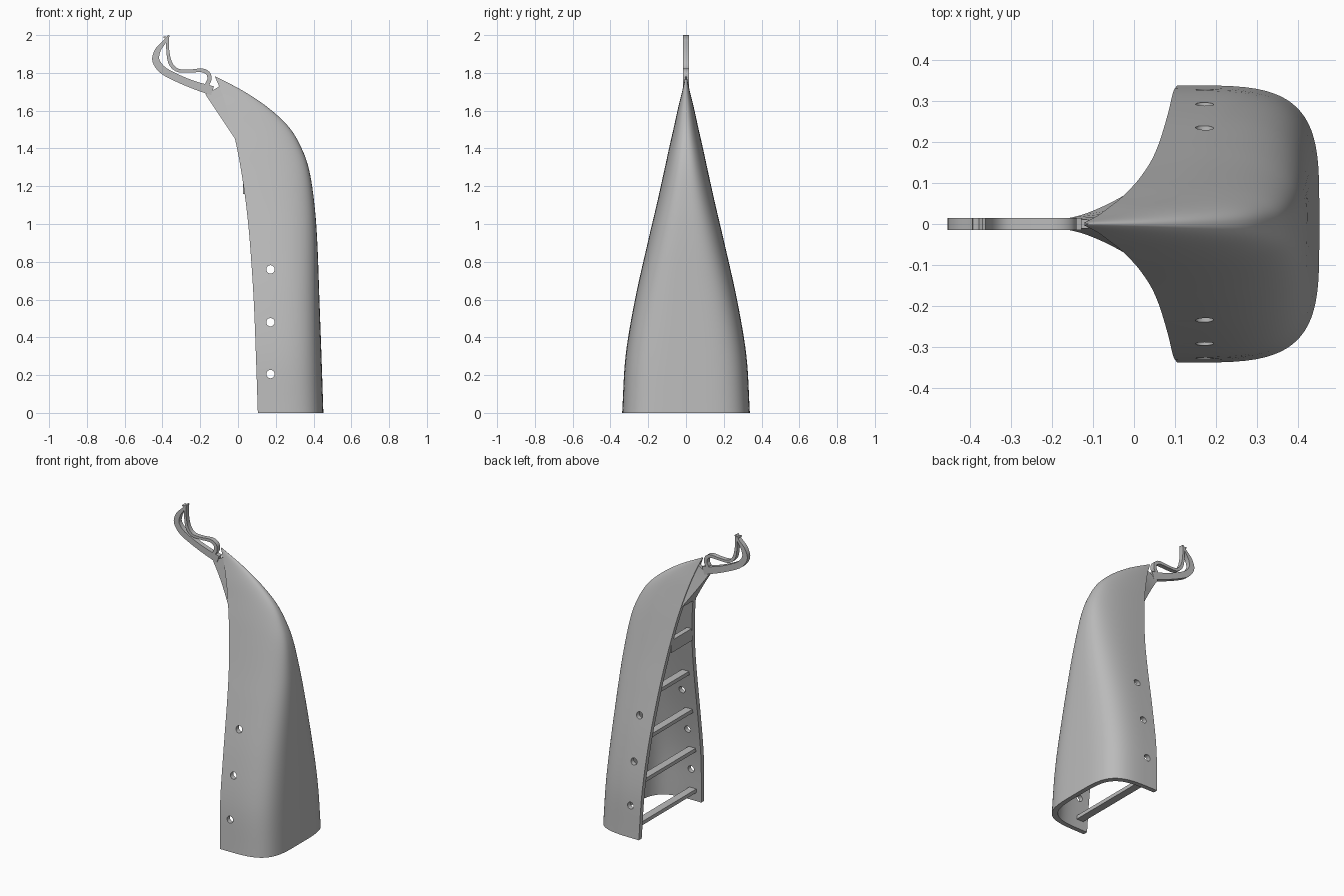
import bpy, bmesh, math
from mathutils import Vector

cube = bpy.data.objects.get("Cube")
if cube:
    bpy.data.objects.remove(cube)

grey = bpy.data.materials.new("plain grey")
grey.use_nodes = True
grey.diffuse_color = (0.5, 0.5, 0.5, 1)
grey.node_tree.nodes["Principled BSDF"].inputs["Base Color"].default_value = (0.5, 0.5, 0.5, 1)


def make(name, verts, faces):
    me = bpy.data.meshes.new(name)
    me.from_pydata(verts, [], faces)
    bm = bmesh.new()
    bm.from_mesh(me)
    bmesh.ops.recalc_face_normals(bm, faces=bm.faces)
    bm.to_mesh(me)
    bm.free()
    me.materials.append(grey)
    ob = bpy.data.objects.new(name, me)
    bpy.context.collection.objects.link(ob)
    return ob


def activate(ob):
    bpy.ops.object.select_all(action='DESELECT')
    ob.select_set(True)
    bpy.context.view_layer.objects.active = ob


def smooth(ob, angle=35):
    activate(ob)
    bpy.ops.object.shade_smooth_by_angle(angle=math.radians(angle))


def curve_through(pts, u):
    """Catmull-Rom point at parameter u (0 .. len-1)."""
    n = len(pts)
    i = min(int(u), n - 2)
    t = u - i
    b, c = Vector(pts[i]), Vector(pts[i + 1])
    a = Vector(pts[i - 1]) if i else 2 * b - c
    d = Vector(pts[i + 2]) if i + 2 < n else 2 * c - b
    return 0.5 * (2 * b + (c - a) * t + (2 * a - 5 * b + 4 * c - d) * t * t
                  + (3 * b - a - 3 * c + d) * t ** 3)


# Shell stations: height, open edge x, spine x, half width
stations = [(0, .105, .452, .338), (.3, .095, .442, .32), (.6, .083, .431, .27),
            (.9, .063, .42, .203), (1.1, .043, .405, .156), (1.28, .017, .378, .116),
            (1.4, -.005, .337, .09), (1.51, -.03, .272, .065), (1.61, -.058, .167, .043),
            (1.7, -.088, .035, .021), (1.78, -.122, -.116, .003)]


def station_at(z):
    for i in range(len(stations) - 1):
        z0, z1 = stations[i][0], stations[i + 1][0]
        if z <= z1:
            return Vector(stations[i]).lerp(Vector(stations[i + 1]), (z - z0) / (z1 - z0))


def arc(z, xb, depth, w, p, n=40):
    out = []
    for i in range(n + 1):
        a = math.pi * (i / n - 0.5)
        s, c = math.sin(a), max(math.cos(a), 0)
        out.append((xb + depth * c ** (2 / p),
                    math.copysign(w * abs(s) ** (2 / p), s), z))
    return out


# Curved shell, open towards -x
verts, rows = [], 6 * (len(stations) - 1)
for r in range(rows + 1):
    z, xb, xf, w = curve_through(stations, r / 6)
    w = max(w, 0.003)
    depth = max(xf - xb, 0.006)
    p = 4 - 1.9 * (z / 1.78) ** 1.5
    wall = min(0.03, 0.5 * w)
    roof = min(0.03 + 0.045 * max(0, (z - 1.1) / 0.6), 0.5 * depth)
    outer = arc(z, xb, depth, w, p)
    inner = arc(z, xb, depth - roof, w - wall, p)
    verts += outer + inner[::-1]
ring = len(outer) * 2
faces = [(r * ring + i, r * ring + (i + 1) % ring,
          (r + 1) * ring + (i + 1) % ring, (r + 1) * ring + i)
         for r in range(rows) for i in range(ring)]
for base in (0, rows * ring):
    faces += [(base + i, base + i + 1, base + ring - 2 - i, base + ring - 1 - i)
              for i in range(ring // 2 - 1)]
shell = make("curved_shell", verts, faces)

# Three round holes through both side walls
for z in (.205, .48, .76):
    bpy.ops.mesh.primitive_cylinder_add(vertices=24, radius=.022, depth=1,
                                        location=(.172, 0, z), rotation=(math.pi / 2, 0, 0))
    cutter = bpy.context.object
    cutter.hide_render = True
    mod = shell.modifiers.new("hole", 'BOOLEAN')
    mod.operation, mod.solver, mod.object = 'DIFFERENCE', 'EXACT', cutter
    activate(shell)
    bpy.ops.object.modifier_apply(modifier=mod.name)
    bpy.data.objects.remove(cutter)
smooth(shell)


def box(name, x0, x1, half_y, z0, z1):
    v = [(x, y, z) for x in (x0, x1) for y in (-half_y, half_y) for z in (z0, z1)]
    return make(name, v, [(0, 1, 3, 2), (4, 6, 7, 5), (0, 4, 5, 1),
                          (2, 3, 7, 6), (0, 2, 6, 4), (1, 5, 7, 3)])


# Flat rungs between the walls
for i in range(4):
    z = .07 + .277 * i
    st = station_at(z)
    x = st[1] + .06
    box(f"rung_{i + 1}", x - .025, x + .025, st[3] - .015, z - .012, z + .012)

# Small brace high up in the shell
box("upper_brace", .027, .06, station_at(1.25)[3] - .01, 1.16, 1.24)


# Wedge web from the shell edge out to the hook
def web():
    v, n = [], 8
    for i in range(n + 1):
        t = i / n
        x, z = -.172 + .157 * t, 1.685 - .235 * t
        zi = 1.735 - .285 * t
        st = station_at(zi)
        half = .013 + .062 * t ** 1.5
        v += [(x, -half, z), (x, half, z),
              (st[1] + .015, st[3] - .004, zi), (st[1] + .015, .004 - st[3], zi)]
    f = [(4 * i + k, 4 * i + (k + 1) % 4, 4 * i + 4 + (k + 1) % 4, 4 * i + 4 + k)
         for i in range(n) for k in range(4)]
    return make("hook_web", v, f + [(0, 1, 2, 3), tuple(4 * n + k for k in range(4))])


smooth(web())


# Flat curved strands of the hook: points are x, z, width
def strand(name, pts, half=.015, sub=6):
    v, n = [], (len(pts) - 1) * sub
    for i in range(n + 1):
        q = curve_through(pts, i / sub)
        d = curve_through(pts, min(i / sub + .02, len(pts) - 1)) \
            - curve_through(pts, max(i / sub - .02, 0))
        side = Vector((-d[1], d[0])).normalized() * q[2] / 2
        for s, y in ((1, -half), (1, half), (-1, half), (-1, -half)):
            v.append((q[0] + s * side[0], y, q[1] + s * side[1]))
    f = [(4 * i + k, 4 * i + (k + 1) % 4, 4 * i + 4 + (k + 1) % 4, 4 * i + 4 + k)
         for i in range(n) for k in range(4)]
    smooth(make(name, v, f + [(0, 1, 2, 3), tuple(4 * n + k for k in range(4))]))


strand("hook_outer_strand", [(-.135, 1.705, .05), (-.23, 1.735, .042), (-.32, 1.772, .04),
                             (-.398, 1.815, .04), (-.435, 1.868, .038), (-.424, 1.92, .03),
                             (-.395, 1.958, .02), (-.373, 1.984, .014)])
strand("hook_inner_strand", [(-.373, 1.985, .014), (-.371, 1.912, .016), (-.357, 1.85, .02),
                             (-.32, 1.814, .018), (-.257, 1.81, .016), (-.19, 1.813, .02),
                             (-.157, 1.795, .022), (-.152, 1.763, .022), (-.163, 1.735, .022),
                             (-.14, 1.712, .02)])
strand("hook_tip_left", [(-.373, 1.975, .014), (-.38, 1.985, .012), (-.394, 1.99, .008)])
strand("hook_tip_right", [(-.373, 1.975, .014), (-.372, 1.986, .014), (-.366, 2.0, .008)])
